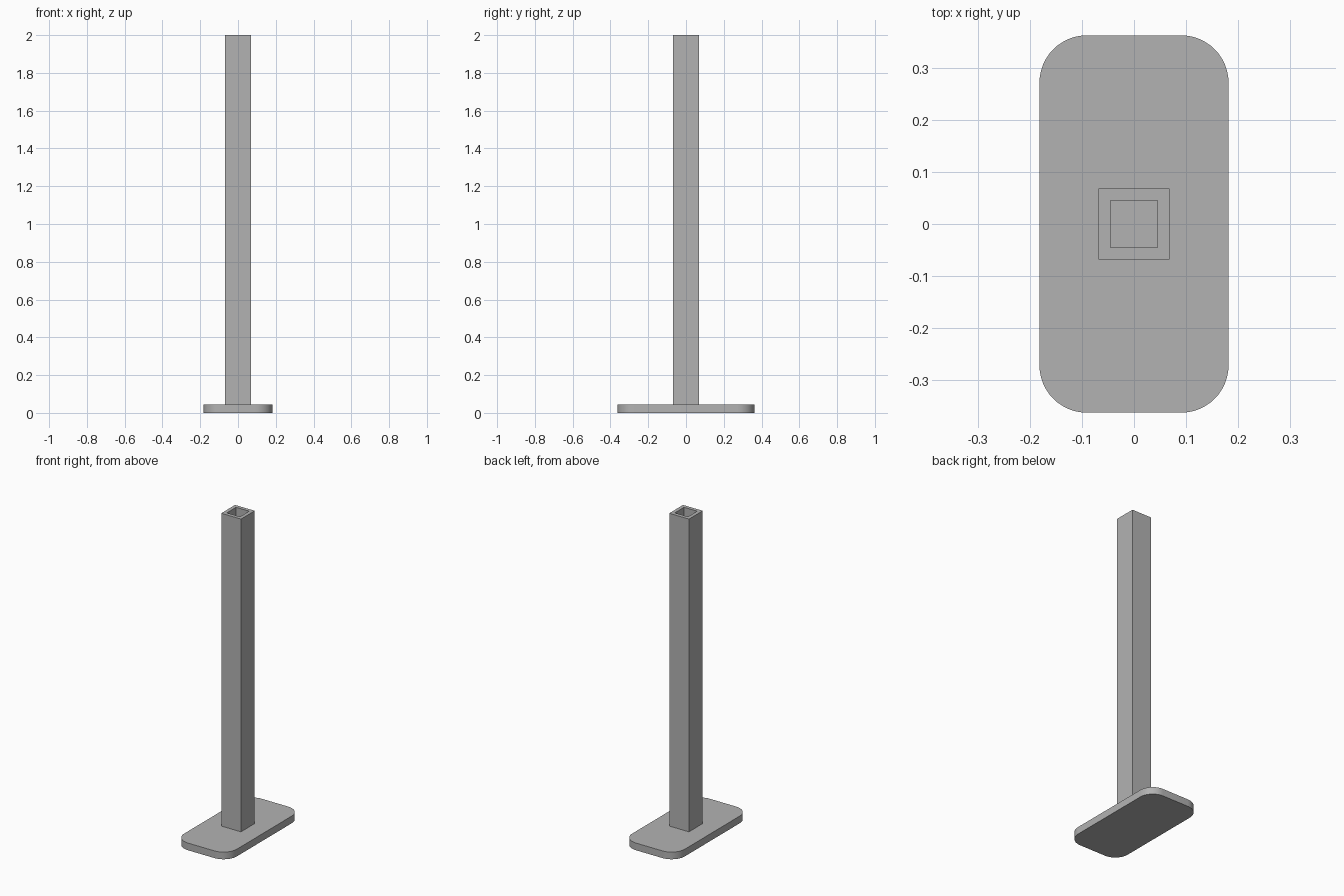
import bpy
import bmesh
from math import cos, sin, pi

cube = bpy.data.objects.get("Cube")
if cube:
    bpy.data.objects.remove(cube, do_unlink=True)

BASE_TOP = 0.045
POST_TOP = 2.0

# Single grey material
grey = bpy.data.materials.new("plain grey")
grey.use_nodes = True
colour = (0.45, 0.45, 0.45, 1)
grey.diffuse_color = colour
grey.node_tree.nodes["Principled BSDF"].inputs["Base Color"].default_value = colour


def finish(bm, name):
    bmesh.ops.recalc_face_normals(bm, faces=bm.faces)
    mesh = bpy.data.meshes.new(name)
    bm.to_mesh(mesh)
    bm.free()
    mesh.materials.append(grey)
    obj = bpy.data.objects.new(name, mesh)
    bpy.context.collection.objects.link(obj)
    return obj


def rounded_rectangle(half_x, half_y, radius, steps):
    points = []
    corners = [(1, 1), (-1, 1), (-1, -1), (1, -1)]
    for i, (sx, sy) in enumerate(corners):
        for s in range(steps + 1):
            a = (i + s / steps) * pi / 2
            points.append((sx * (half_x - radius) + radius * cos(a),
                           sy * (half_y - radius) + radius * sin(a)))
    return points


# Base plate: rounded rectangle extruded upwards
bm = bmesh.new()
outline = rounded_rectangle(0.182, 0.363, 0.091, 12)
face = bm.faces.new([bm.verts.new((x, y, 0)) for x, y in outline])
top = bmesh.ops.extrude_face_region(bm, geom=[face], use_keep_orig=True)["geom"]
verts = [v for v in top if isinstance(v, bmesh.types.BMVert)]
bmesh.ops.translate(bm, verts=verts, vec=(0, 0, BASE_TOP))
base = finish(bm, "base_plate")
bpy.ops.object.select_all(action="DESELECT")
base.select_set(True)
bpy.context.view_layer.objects.active = base
bpy.ops.object.shade_smooth_by_angle()

# Hollow square post: outer and inner walls joined by rims
bm = bmesh.new()
corners = [(1, 1), (-1, 1), (-1, -1), (1, -1)]
section = [(0.068, BASE_TOP), (0.068, POST_TOP), (0.0455, POST_TOP), (0.0455, BASE_TOP)]
rings = [[bm.verts.new((sx * r, sy * r, z)) for sx, sy in corners] for r, z in section]
for i, ring in enumerate(rings):
    following = rings[(i + 1) % 4]
    for j in range(4):
        k = (j + 1) % 4
        bm.faces.new((ring[j], ring[k], following[k], following[j]))
finish(bm, "square_post")
